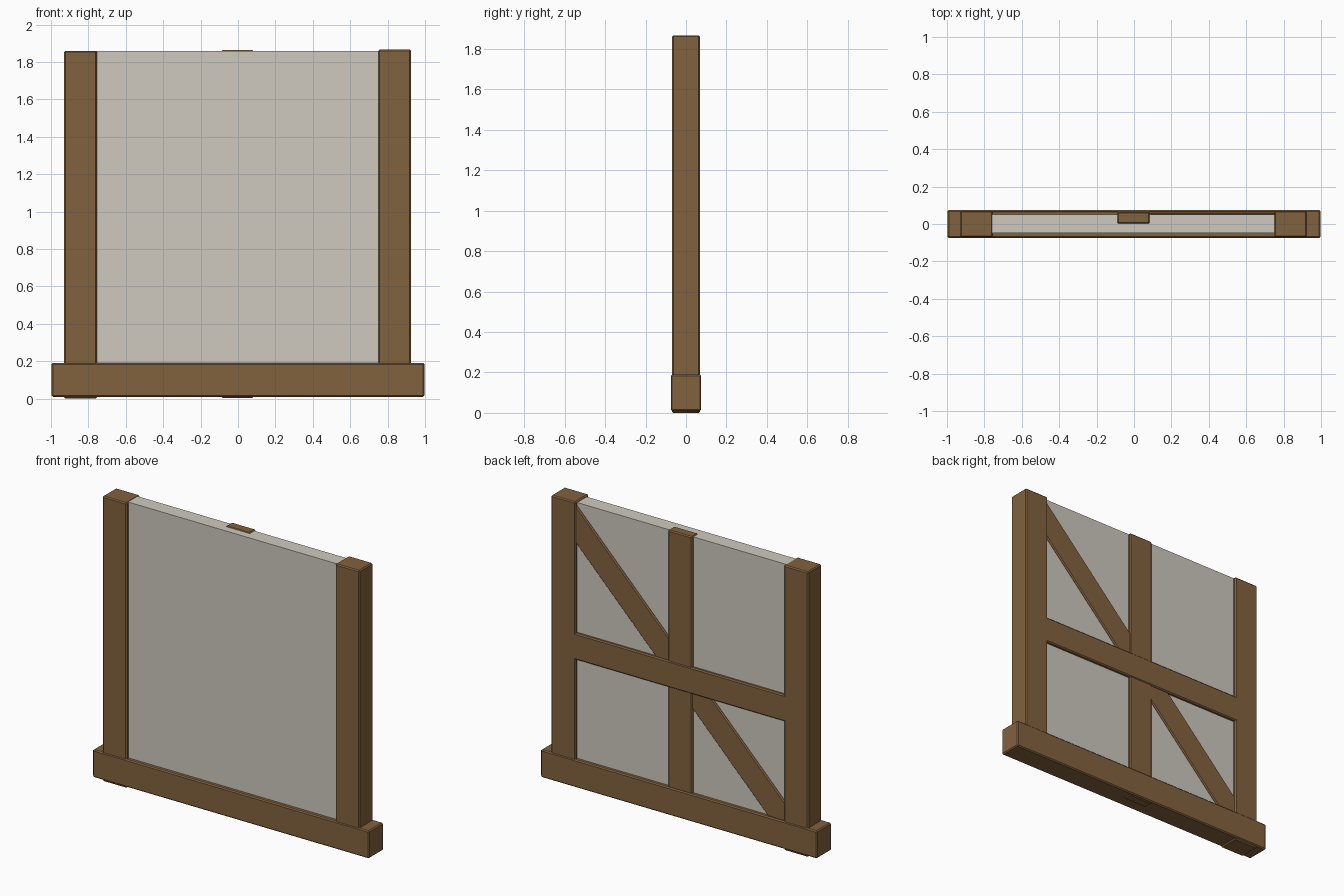
import bpy, bmesh, math
from mathutils import Matrix

if "Cube" in bpy.data.objects:
    bpy.data.objects.remove(bpy.data.objects["Cube"])


def material(name, color):
    m = bpy.data.materials.new(name)
    m.diffuse_color = color
    m.use_nodes = True
    m.node_tree.nodes["Principled BSDF"].inputs["Base Color"].default_value = m.diffuse_color
    return m


wood = material("wood", (0.224, 0.122, 0.049, 1))
plaster = material("plaster", (0.62, 0.59, 0.52, 1))


def block(name, x, y, z, mat, bevel=0.007, tilt=0.0):
    """Box between (min, max) limits, optionally bevelled and tilted about y."""
    size = [b - a for a, b in (x, y, z)]
    centre = [(a + b) / 2 for a, b in (x, y, z)]
    bm = bmesh.new()
    bmesh.ops.create_cube(bm, size=1, matrix=Matrix.Diagonal((*size, 1)))
    mesh = bpy.data.meshes.new(name)
    bm.to_mesh(mesh)
    bm.free()
    ob = bpy.data.objects.new(name, mesh)
    ob.location = centre
    ob.rotation_euler.y = tilt
    mesh.materials.append(mat)
    bpy.context.collection.objects.link(ob)
    if bevel:
        mod = ob.modifiers.new("bevel", 'BEVEL')
        mod.width = bevel
        mod.segments = 1
    return ob


# infill panel
block("wall_panel", (-0.80, 0.80), (-0.048, 0.05), (0.1, 1.858), plaster, bevel=0)

# sill and side posts
block("sill_beam", (-0.997, 0.997), (-0.075, 0.075), (0.01, 0.19), wood)
block("left_post", (-0.93, -0.755), (-0.07, 0.07), (0.0, 1.86), wood)
block("right_post", (0.75, 0.925), (-0.07, 0.07), (0.012, 1.867), wood)

# half-depth framing visible on the back
block("middle_post", (-0.09, 0.085), (0.0, 0.065), (0.005, 1.863), wood)
block("middle_rail", (-0.80, 0.80), (0.0, 0.07), (0.84, 1.012), wood)

# diagonal brace, its ends buried in the side posts
x0, z0, x1, z1 = -0.825, 0.113, 0.83, 1.795
cx, cz = (x0 + x1) / 2, (z0 + z1) / 2
half = math.hypot(x1 - x0, z1 - z0) / 2
block("diagonal_brace", (cx - half, cx + half), (0.0, 0.06),
      (cz - 0.0875, cz + 0.0875), wood, tilt=-math.atan2(z1 - z0, x1 - x0))
